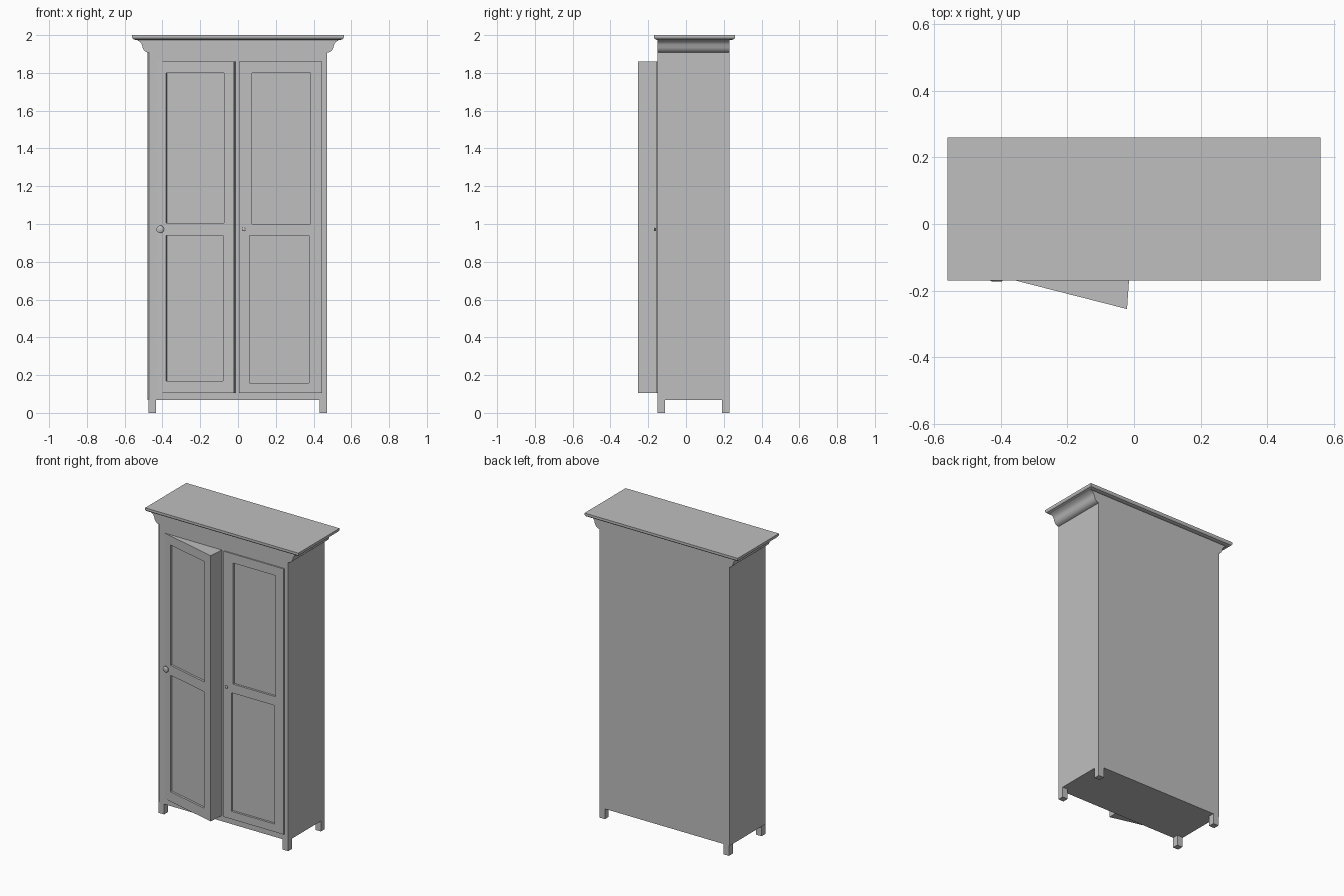
import bpy, bmesh, math
from mathutils import Vector, Matrix

cube = bpy.data.objects.get("Cube")
if cube:
    bpy.data.objects.remove(cube, do_unlink=True)

grey = bpy.data.materials.new("plain grey")
grey.use_nodes = True
colour = (0.52, 0.52, 0.52, 1)
grey.diffuse_color = colour
grey.node_tree.nodes["Principled BSDF"].inputs["Base Color"].default_value = colour


def finish(name, bm):
    bmesh.ops.recalc_face_normals(bm, faces=bm.faces)
    mesh = bpy.data.meshes.new(name)
    bm.to_mesh(mesh)
    bm.free()
    mesh.materials.append(grey)
    obj = bpy.data.objects.new(name, mesh)
    bpy.context.collection.objects.link(obj)
    return obj


def extrude(name, points, offset):
    """Solid made by sweeping a closed outline along an offset."""
    bm = bmesh.new()
    face = bm.faces.new([bm.verts.new(p) for p in points])
    new = bmesh.ops.extrude_face_region(bm, geom=[face])["geom"]
    verts = [v for v in new if isinstance(v, bmesh.types.BMVert)]
    bmesh.ops.translate(bm, verts=verts, vec=offset)
    return finish(name, bm)


def upright(name, plan, z0, z1):
    return extrude(name, [(x, y, z0) for x, y in plan], (0, 0, z1 - z0))


def box(name, x0, x1, y0, y1, z0, z1):
    return upright(name, [(x0, y0), (x1, y0), (x1, y1), (x0, y1)], z0, z1)


def smooth(obj, angle):
    bpy.ops.object.select_all(action='DESELECT')
    obj.select_set(True)
    bpy.context.view_layer.objects.active = obj
    bpy.ops.object.shade_smooth_by_angle(angle=math.radians(angle))


FRONT, BACK = -0.15, 0.23
DOOR_LOW, DOOR_HIGH = 0.105, 1.86

# Carcass with a narrow chamfer on one front corner
carcass = upright("carcass", [(-0.472, FRONT), (0.472, FRONT), (0.472, BACK),
                              (-0.48, BACK), (-0.48, FRONT + 0.008)], 0.068, 1.98)

# Legs
for side, x in (("right", -0.475), ("left", 0.432)):
    for end, y in (("front", FRONT), ("back", BACK - 0.04)):
        box(f"{end}_{side}_leg", x, x + 0.04, y, y + 0.04, 0, 0.07)

# Doors: one closed, one standing ajar
closed_door = box("left_door", 0.005, 0.445, FRONT - 0.008, FRONT + 0.01, DOOR_LOW, DOOR_HIGH)
hinge, tip = Vector((-0.432, FRONT)), Vector((-0.021, -0.255))
open_door = upright("right_door", [hinge, tip, (-0.013, FRONT + 0.01),
                                   (hinge.x, FRONT + 0.01)], DOOR_LOW, DOOR_HIGH)
swing = math.atan2(tip.y - hinge.y, tip.x - hinge.x)


def recess(x0, x1, z0, z1, is_open):
    """Cut a sunken panel into a door and the carcass behind it."""
    cx = (x0 + x1) / 2
    y, width, turn = FRONT - 0.008, x1 - x0, 0
    if is_open:
        y = hinge.y + (cx - hinge.x) * math.tan(swing)
        width, turn = width / math.cos(swing), swing
    cutter = box("panel_cutter", -width / 2, width / 2, -0.03, 0.014, z0, z1)
    cutter.data.transform(Matrix.Translation((cx, y, 0)) @ Matrix.Rotation(turn, 4, 'Z'))
    cutter.hide_render = True
    cutter.hide_viewport = True
    for target in (carcass, open_door if is_open else closed_door):
        mod = target.modifiers.new("panel", 'BOOLEAN')
        mod.operation, mod.solver, mod.object = 'DIFFERENCE', 'EXACT', cutter


recess(-0.38, -0.075, 1.005, 1.80, True)
recess(-0.38, -0.08, 0.17, 0.94, True)
recess(0.075, 0.385, 1.0, 1.80, False)
recess(0.062, 0.377, 0.157, 0.94, False)


# Turned door knobs
def knob(name, x, y, z, radius, length):
    profile = [(0.55, 0), (0.55, 0.4), (1, 0.55), (1, 0.8), (0.7, 1)]
    bm = bmesh.new()
    rings = []
    for r, d in profile:
        ring = bmesh.ops.create_circle(bm, segments=20, radius=r * radius)["verts"]
        bmesh.ops.translate(bm, verts=ring, vec=(0, 0, d * length))
        rings.append(ring)
    for a, b in zip(rings, rings[1:]):
        for i in range(20):
            j = (i + 1) % 20
            bm.faces.new((a[i], a[j], b[j], b[i]))
    bm.faces.new(rings[0])
    bm.faces.new(rings[-1])
    bmesh.ops.rotate(bm, verts=bm.verts, matrix=Matrix.Rotation(math.pi / 2, 3, 'X'))
    bmesh.ops.translate(bm, verts=bm.verts, vec=(x, y, z))
    smooth(finish(name, bm), 40)


knob("right_door_knob", -0.412, -0.153, 0.972, 0.02, 0.02)
knob("left_door_knob", 0.03, -0.157, 0.972, 0.01, 0.012)

# Curved mouldings under each end of the top
curve = [(0.472, 1.907), (0.486, 1.91), (0.498, 1.92), (0.505, 1.934), (0.509, 1.95),
         (0.517, 1.963), (0.53, 1.971), (0.541, 1.977), (0.472, 1.977)]
for side, s in (("left", 1), ("right", -1)):
    moulding = extrude(f"{side}_moulding", [(s * x, FRONT, z) for x, z in curve],
                       (0, BACK - FRONT, 0))
    smooth(moulding, 40)

# Top board with an eased lower edge
bm = bmesh.new()
layers = []
for inset, z in ((0.016, 1.975), (0.005, 1.979), (0, 1.987), (0, 2.0)):
    layers.append([bm.verts.new((x, y, z)) for x, y in (
        (-0.56 + inset, -0.17 + inset), (0.56 - inset, -0.17 + inset),
        (0.56 - inset, 0.26 - inset), (-0.56 + inset, 0.26 - inset))])
for a, b in zip(layers, layers[1:]):
    for i in range(4):
        bm.faces.new((a[i], a[i - 3], b[i - 3], b[i]))
bm.faces.new(layers[0])
bm.faces.new(layers[-1])
finish("top_board", bm)
